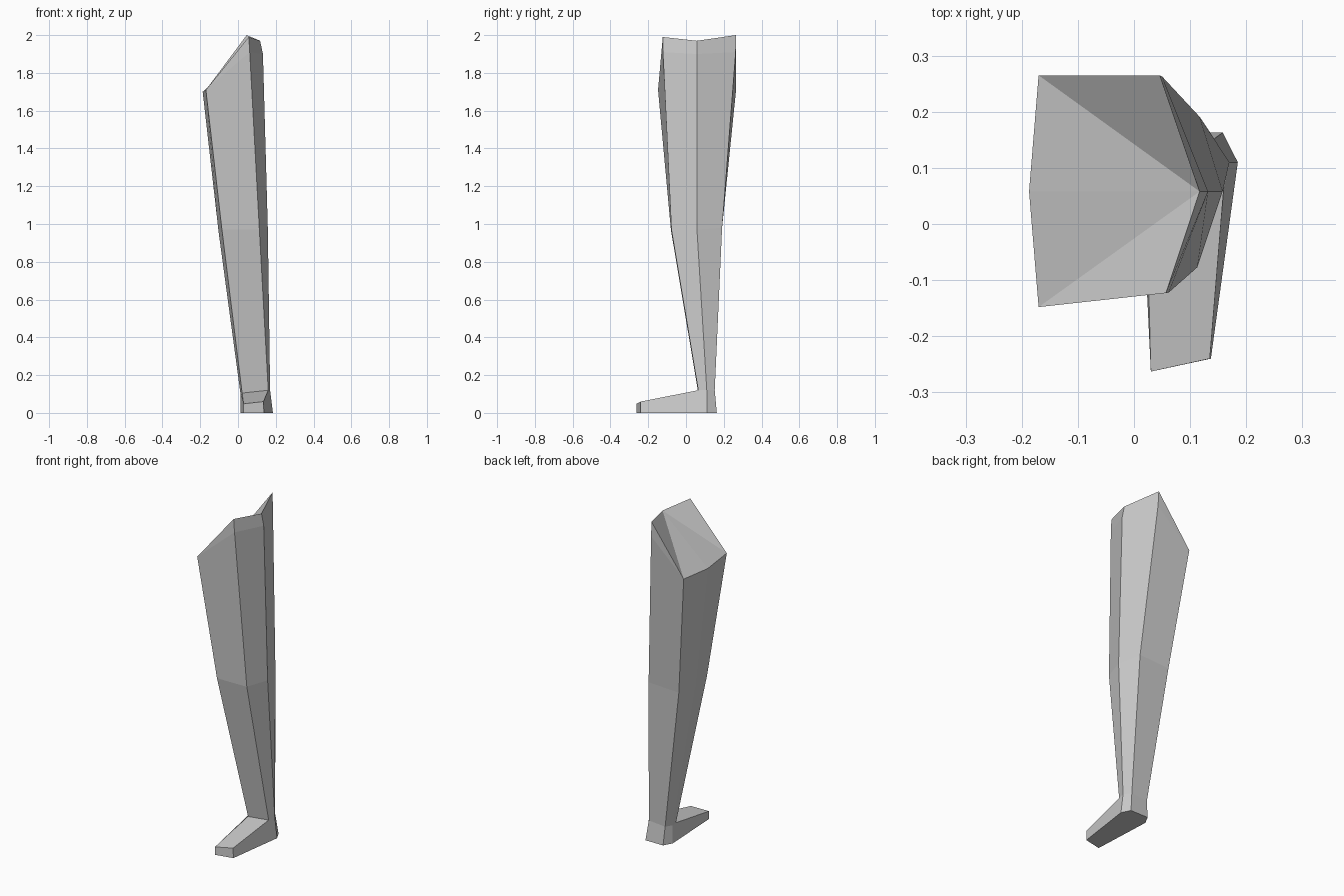
import bpy, bmesh

if "Cube" in bpy.data.objects:
    bpy.data.objects.remove(bpy.data.objects["Cube"])

grey = bpy.data.materials.new("plain_grey")
grey.diffuse_color = (0.6, 0.6, 0.6, 1)
grey.use_nodes = True
grey.node_tree.nodes["Principled BSDF"].inputs["Base Color"].default_value = grey.diffuse_color


def make_part(name, build):
    """Run a builder on a fresh bmesh and turn it into a flat shaded object."""
    bm = bmesh.new()
    build(bm)
    bmesh.ops.recalc_face_normals(bm, faces=bm.faces[:])
    mesh = bpy.data.meshes.new(name)
    bm.to_mesh(mesh)
    bm.free()
    mesh.materials.append(grey)
    obj = bpy.data.objects.new(name, mesh)
    bpy.context.collection.objects.link(obj)
    return obj


def add(bm, points):
    return [bm.verts.new(p) for p in points]


def bridge(bm, a, b):
    n = len(a)
    for i in range(n):
        j = (i + 1) % n
        bm.faces.new((a[i], a[j], b[j], b[i]))


# Cross-sections run: back inner, back outer, outer, front outer, front inner, inner
HIP = [(-0.17, 0.265, 1.71), (0.05, 0.263, 1.91), (0.132, 0.058, 1.90),
       (0.062, -0.122, 1.91), (-0.17, -0.148, 1.71), (-0.187, 0.058, 1.70)]
RIM = [(0.046, 0.265, 2.0), (0.117, 0.058, 1.97), (0.057, -0.123, 1.99)]
KNEE = [(-0.085, 0.19, 0.97), (0.117, 0.191, 0.98), (0.158, 0.058, 0.97),
        (0.113, -0.077, 0.97), (-0.085, -0.08, 0.97), (-0.103, 0.058, 0.96)]
ANKLE = [(0.035, 0.15, 0.11), (0.143, 0.152, 0.12), (0.17, 0.11, 0.12),
         (0.16, 0.065, 0.12), (0.022, 0.065, 0.105), (0.012, 0.11, 0.11)]


def leg(bm):
    hip, knee, ankle = add(bm, HIP), add(bm, KNEE), add(bm, ANKLE)
    bridge(bm, hip, knee)
    bridge(bm, knee, ankle)
    # Raised outer rim above the hip
    back, outer, front = add(bm, RIM)
    bm.faces.new((hip[0], hip[1], back))
    bm.faces.new((hip[1], hip[2], outer, back))
    bm.faces.new((hip[2], hip[3], front, outer))
    bm.faces.new((hip[3], hip[4], front))
    # Sloping cap fanned from the outer corner
    fan = [back, hip[0], hip[5], hip[4], front]
    for a, b in zip(fan, fan[1:]):
        bm.faces.new((outer, a, b))


def foot(bm):
    ankle = add(bm, ANKLE)
    heel = add(bm, [(0.04, 0.163, 0), (0.158, 0.163, 0),
                    (0.185, 0.11, 0), (0.012, 0.11, 0)])
    toe = add(bm, [(0.137, -0.24, 0), (0.03, -0.263, 0)])
    tip = add(bm, [(0.135, -0.24, 0.06), (0.03, -0.263, 0.048)])
    # Heel
    bm.faces.new((ankle[0], ankle[1], heel[1], heel[0]))
    bm.faces.new((ankle[1], ankle[2], heel[2], heel[1]))
    bm.faces.new((ankle[5], ankle[0], heel[0], heel[3]))
    # Sides, instep, toe and sole
    bm.faces.new((ankle[2], ankle[3], tip[0], toe[0], heel[2]))
    bm.faces.new((ankle[4], ankle[5], heel[3], toe[1], tip[1]))
    bm.faces.new((ankle[3], ankle[4], tip[1], tip[0]))
    bm.faces.new((tip[0], tip[1], toe[1], toe[0]))
    bm.faces.new((heel[0], heel[1], heel[2], toe[0], toe[1], heel[3]))


make_part("leg", leg)
make_part("foot", foot)
